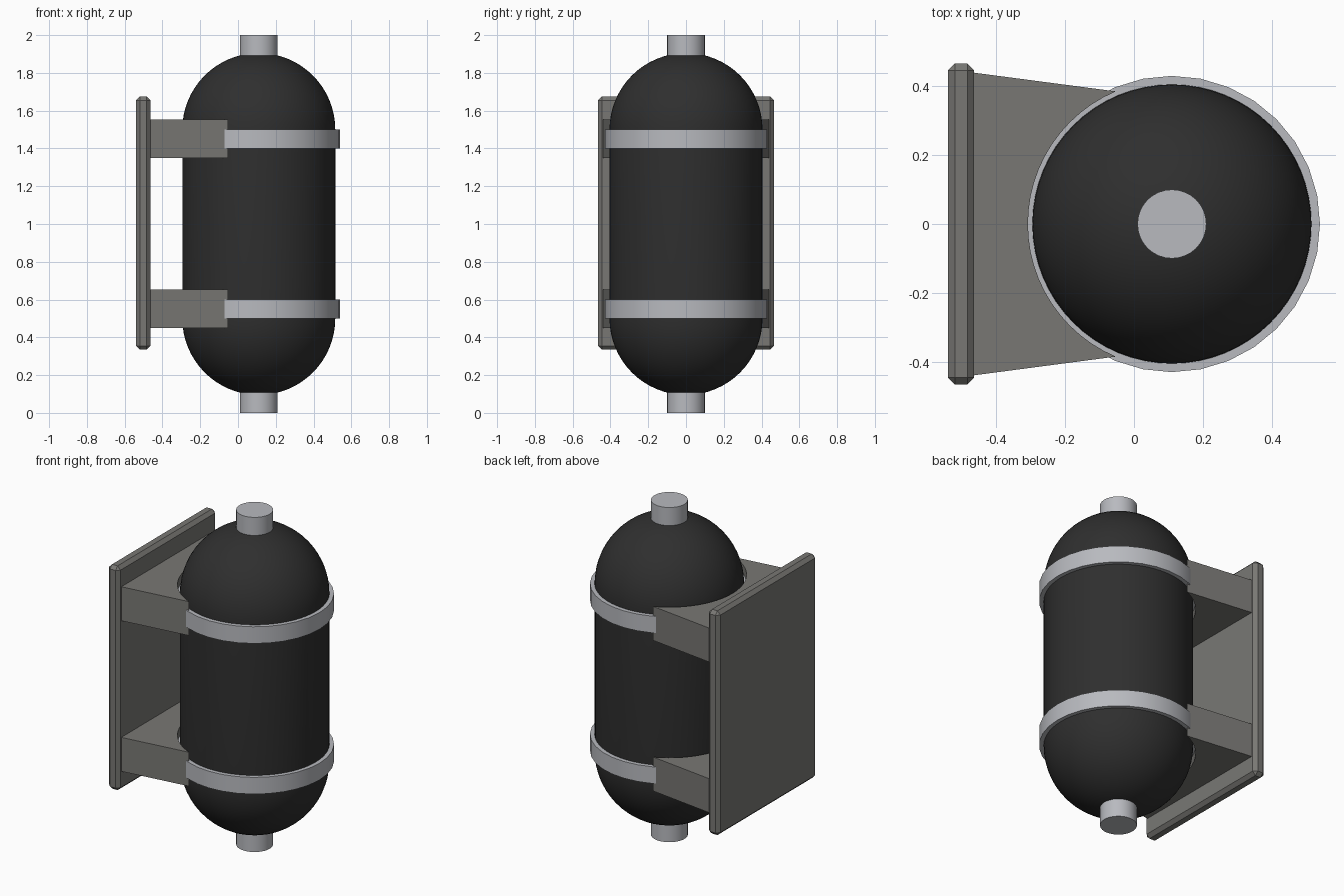
import bpy
import bmesh
from math import sin, cos, pi, asin, radians

if "Cube" in bpy.data.objects:
    bpy.data.objects.remove(bpy.data.objects["Cube"])

AXIS_X = 0.11      # tank axis
RADIUS = 0.405     # tank radius
LOW, HIGH = 0.5, 1.5


def material(name, rgb):
    mat = bpy.data.materials.new(name)
    mat.use_nodes = True
    mat.diffuse_color = (*rgb, 1)
    mat.node_tree.nodes["Principled BSDF"].inputs["Base Color"].default_value = (*rgb, 1)
    return mat


black = material("tank_black", (0.028, 0.028, 0.028))
steel = material("light_steel", (0.48, 0.49, 0.52))
grey = material("bracket_grey", (0.19, 0.187, 0.175))


def finish(bm, name, mat, smooth=True):
    bmesh.ops.recalc_face_normals(bm, faces=bm.faces)
    mesh = bpy.data.meshes.new(name)
    bm.to_mesh(mesh)
    bm.free()
    obj = bpy.data.objects.new(name, mesh)
    bpy.context.collection.objects.link(obj)
    mesh.materials.append(mat)
    if smooth:
        bpy.ops.object.select_all(action="DESELECT")
        obj.select_set(True)
        bpy.context.view_layer.objects.active = obj
        bpy.ops.object.shade_smooth_by_angle(angle=radians(30))
    return obj


def lathe(name, profile, mat, steps, closed=False):
    """Revolve (radius, z) points around the tank axis."""
    bm = bmesh.new()
    verts = [bm.verts.new((AXIS_X + r, 0, z)) for r, z in profile]
    edges = [bm.edges.new(pair) for pair in zip(verts, verts[1:])]
    if closed:
        edges.append(bm.edges.new((verts[-1], verts[0])))
    bmesh.ops.spin(bm, geom=verts + edges, cent=(AXIS_X, 0, 0), axis=(0, 0, 1),
                   angle=2 * pi, steps=steps)
    bmesh.ops.remove_doubles(bm, verts=bm.verts, dist=0.0001)
    return finish(bm, name, mat)


# Tank body: cylinder with two hemispherical ends
N = 16
quarter = [i * pi / 2 / N for i in range(N + 1)]
body = [(RADIUS * sin(a), LOW - RADIUS * cos(a)) for a in quarter]
body += [(RADIUS * cos(a), HIGH + RADIUS * sin(a)) for a in quarter]
lathe("tank_body", body, black, 64)

# Valve stubs at both ends
for name, z0, z1 in (("bottom_valve", 0, 0.13), ("top_valve", 1.87, 2)):
    lathe(name, [(0, z0), (0.1, z0), (0.1, z1), (0, z1)], steel, 32)

# Backing plate with chamfered edges
bm = bmesh.new()
bmesh.ops.create_cube(bm, size=1)
bmesh.ops.scale(bm, vec=(0.076, 0.932, 1.34), verts=bm.verts)
bmesh.ops.translate(bm, vec=(-0.502, 0, 1.005), verts=bm.verts)
bmesh.ops.bevel(bm, geom=bm.edges[:], offset=0.02, segments=1, affect="EDGES")
finish(bm, "backing_plate", grey, smooth=False)


def cradle(name, z0, z1):
    """Tapered arm block with an arc cut to fit around the tank."""
    r, tip_y, steps = 0.418, 0.385, 24
    spread = asin(tip_y / r)
    arc = [spread * (1 - 2 * i / steps) for i in range(steps + 1)]
    outline = [(AXIS_X - r * cos(a), r * sin(a)) for a in arc]
    outline += [(-0.47, -0.44), (-0.47, 0.44)]
    bm = bmesh.new()
    face = bm.faces.new([bm.verts.new((x, y, z0)) for x, y in outline])
    top = bmesh.ops.extrude_face_region(bm, geom=[face])["geom"]
    moved = [g for g in top if isinstance(g, bmesh.types.BMVert)]
    bmesh.ops.translate(bm, vec=(0, 0, z1 - z0), verts=moved)
    if face.is_valid and len([f for f in bm.faces if len(f.verts) > 4]) < 2:
        bm.faces.new([v for v in face.verts])
    finish(bm, name, grey)


# Cradle arms and the straps that hold the tank
for label, arm_z, strap_z in (("lower", 0.45, 0.5), ("upper", 1.35, 1.4)):
    cradle(label + "_cradle", arm_z, arm_z + 0.203)
    ring = [(r, z) for r, z in ((0.4, strap_z), (0.43, strap_z),
                                (0.43, strap_z + 0.1), (0.4, strap_z + 0.1))]
    lathe(label + "_strap", ring, steel, 32, closed=True)
